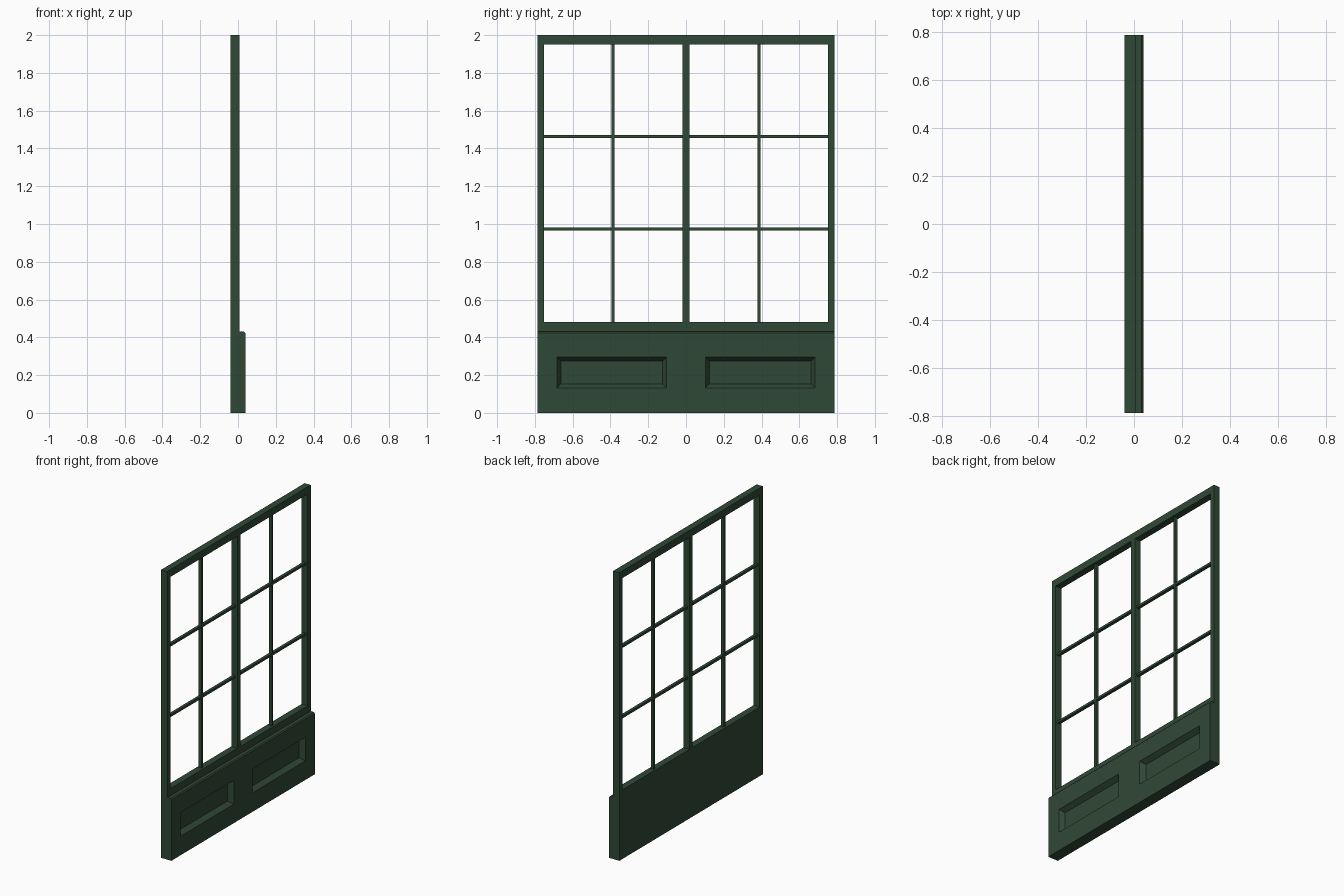
import bpy, bmesh
from mathutils import Vector

if "Cube" in bpy.data.objects:
    bpy.data.objects.remove(bpy.data.objects["Cube"])

green = bpy.data.materials.new("dark_green_paint")
green.diffuse_color = (0.03, 0.065, 0.037, 1)
green.use_nodes = True
green.node_tree.nodes["Principled BSDF"].inputs["Base Color"].default_value = green.diffuse_color

W = 0.787             # half width along y
BACK, MID, FRONT = -0.039, 0.008, 0.039
SILL = 0.43


def finish(name, bm):
    bmesh.ops.recalc_face_normals(bm, faces=bm.faces)
    me = bpy.data.meshes.new(name)
    bm.to_mesh(me)
    bm.free()
    me.materials.append(green)
    ob = bpy.data.objects.new(name, me)
    bpy.context.collection.objects.link(ob)
    return ob


def box(name, x, y, z):
    bm = bmesh.new()
    bmesh.ops.create_cube(bm, size=1)
    for v in bm.verts:
        v.co = Vector([(a + b) / 2 + c * (b - a) for (a, b), c in zip((x, y, z), v.co)])
    return finish(name, bm)


# Base panel: chamfered profile swept across the width, with two sunken fields
bm = bmesh.new()
profile = [(BACK, 0), (FRONT, 0), (FRONT, SILL - 0.008), (FRONT - 0.007, SILL), (BACK, SILL)]
face = bm.faces.new([bm.verts.new((x, -W, z)) for x, z in profile])
ext = bmesh.ops.extrude_face_region(bm, geom=[face])
bmesh.ops.translate(bm, vec=(0, 2 * W, 0),
                    verts=[g for g in ext["geom"] if isinstance(g, bmesh.types.BMVert)])
bmesh.ops.recalc_face_normals(bm, faces=bm.faces)
cuts = [((0, y, 0), (0, 1, 0)) for y in (-0.684, -0.102, 0.102, 0.684)]
cuts += [((0, 0, z), (0, 0, 1)) for z in (0.132, 0.296)]
for co, no in cuts:
    bmesh.ops.bisect_plane(bm, geom=bm.verts[:] + bm.edges[:] + bm.faces[:],
                           plane_co=co, plane_no=no)
fields = []
for f in bm.faces:
    c = f.calc_center_median()
    if f.normal.x > 0.9 and 0.132 < c.z < 0.296 and 0.102 < abs(c.y) < 0.684:
        fields.append(f)
bmesh.ops.inset_individual(bm, faces=fields, thickness=0.031, depth=-0.033)
finish("base_panel", bm)

# Window frame
deep = (BACK, MID)
box("bottom_rail", deep, (-W, W), (SILL, 0.48))
box("top_rail", deep, (-W, W), (1.95, 2.0))
box("left_stile", deep, (-W, -0.753), (0.48, 1.95))
box("right_stile", deep, (0.753, W), (0.48, 1.95))
box("centre_mullion", deep, (-0.018, 0.018), (0.48, 1.95))

# Thin glazing bars
thin, h = (-0.026, -0.005), 0.008
for side, a, b in (("left", -0.753, -0.018), ("right", 0.018, 0.753)):
    mid = (a + b) / 2
    box(side + "_vertical_bar", thin, (mid - h, mid + h), (0.48, 1.95))
    for i, z in enumerate((0.973, 1.463)):
        box(f"{side}_horizontal_bar_{i}", thin, (a, b), (z - h, z + h))
